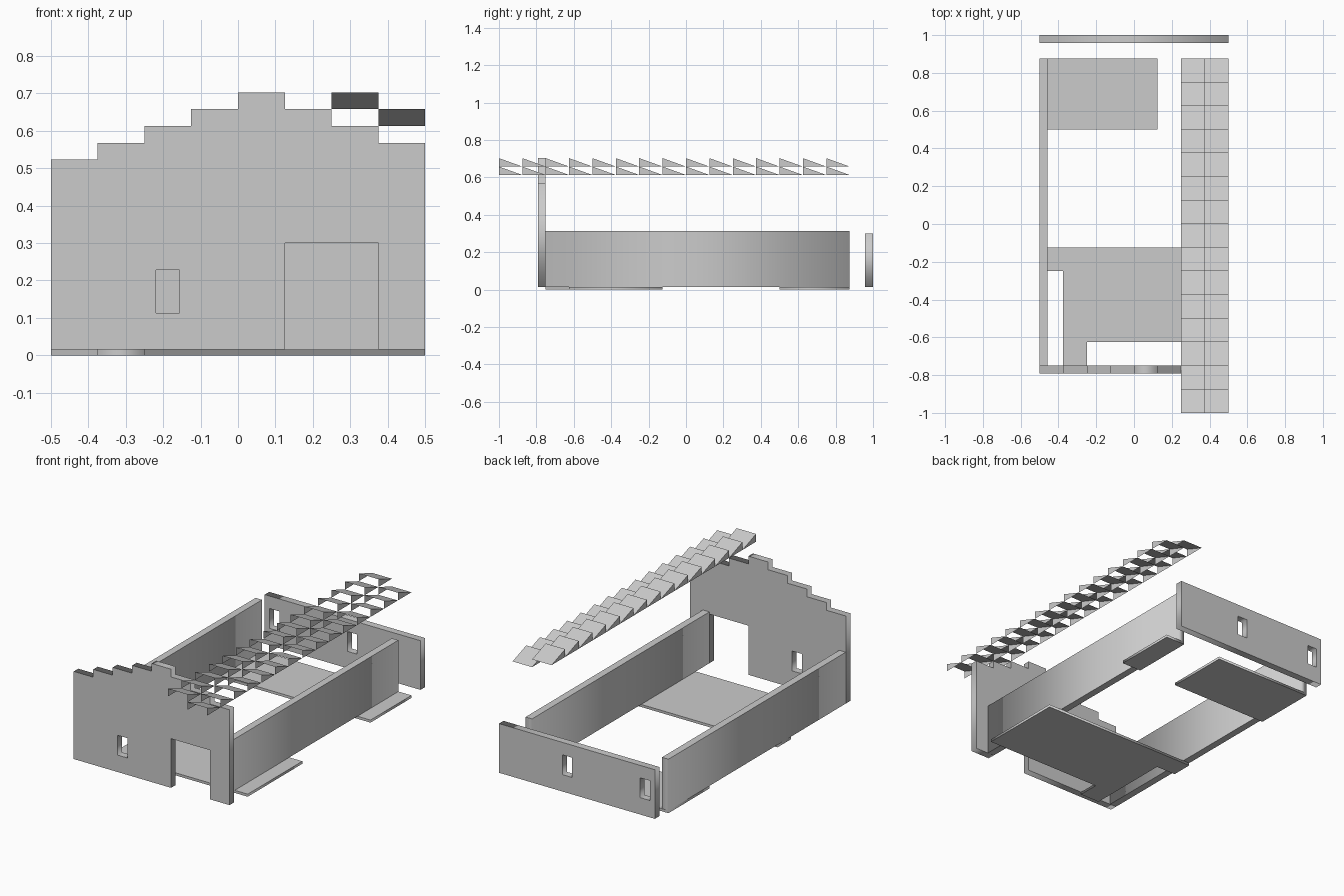
import bpy
from math import pi

if "Cube" in bpy.data.objects:
    bpy.data.objects.remove(bpy.data.objects["Cube"])

U = 0.125            # plan grid step
T = U / 3            # wall thickness
BASE = 0.015         # floor slab thickness
STEP = 0.045         # height of one gable / roof step
WALL_H = 0.30


def rect(x0, x1, y0, y1):
    return [(x0, y0), (x1, y0), (x1, y1), (x0, y1)]


def slab(name, loops, thickness, location, upright=False):
    """Extrude flat outlines (inner loops become holes) into a solid mesh."""
    curve = bpy.data.curves.new(name, 'CURVE')
    curve.dimensions = '2D'
    curve.fill_mode = 'BOTH'
    curve.extrude = thickness / 2
    for loop in loops:
        spline = curve.splines.new('POLY')
        spline.points.add(len(loop) - 1)
        for point, (a, b) in zip(spline.points, loop):
            point.co = (a, b, 0, 1)
        spline.use_cyclic_u = True
    obj = bpy.data.objects.new(name, curve)
    bpy.context.collection.objects.link(obj)
    obj.location = location
    if upright:
        obj.rotation_euler.x = pi / 2
    bpy.ops.object.select_all(action='DESELECT')
    obj.select_set(True)
    bpy.context.view_layer.objects.active = obj
    bpy.ops.object.convert(target='MESH')
    return obj


def window(cell_x):
    """Window opening centred in a grid cell starting at cell_x."""
    mid = cell_x + U / 2
    return rect(mid - U / 4, mid + U / 4, 0.113, 0.228)


# Stepped front wall with a doorway and a window
outline = [(-0.5, BASE)]
for i, level in enumerate([0, 1, 2, 3, 4, 3, 2, 1]):
    z = 0.523 + level * STEP
    outline += [(-0.5 + i * U, z), (-0.5 + (i + 1) * U, z)]
outline += [(0.5, BASE), (0.375, BASE), (0.375, 0.30), (0.125, 0.30), (0.125, BASE)]
slab("front_wall", [outline, window(-0.25)], T, (0, -0.75 - T / 2, 0), True)

# Low back wall with two windows
slab("back_wall", [rect(-0.5, 0.5, BASE, WALL_H), window(0.0), window(-0.5)],
     T, (0, 1 - T / 2, 0), True)

# Long side walls
for name, x in (("left_wall", -0.5), ("right_wall", 0.375)):
    slab(name, [rect(x, x + T, -0.75, 0.875)], WALL_H - 0.002,
         (0, 0, BASE + (WALL_H - 0.002) / 2))

# Floor pieces
front_floor = [(-0.5, -0.125), (-0.5, -0.25), (-0.375, -0.25), (-0.375, -0.75),
               (-0.25, -0.75), (-0.25, -0.625), (0.5, -0.625), (0.5, -0.125)]
for name, loop in (("front_floor", front_floor),
                   ("back_floor", rect(-0.5, 0.125, 0.5, 0.875)),
                   ("back_floor_strip", rect(0.375, 0.5, 0.5, 0.875))):
    slab(name, [loop], BASE, (0, 0, BASE / 2))

# Roof tiles: open wedges made of a sloping sheet and two side triangles
for col, (x, z) in enumerate([(0.25, 0.658), (0.375, 0.613)]):
    verts, faces = [], []
    for row in range(15):
        y, n = -1 + row * U, len(verts)
        for px in (x, x + U):
            verts += [(px, y, z), (px, y, z + STEP), (px, y + U, z)]
        faces += [(n + 1, n + 2, n + 5, n + 4), (n, n + 1, n + 2), (n + 3, n + 5, n + 4)]
    mesh = bpy.data.meshes.new(f"roof_tiles_{col + 1}")
    mesh.from_pydata(verts, [], faces)
    bpy.context.collection.objects.link(bpy.data.objects.new(mesh.name, mesh))
